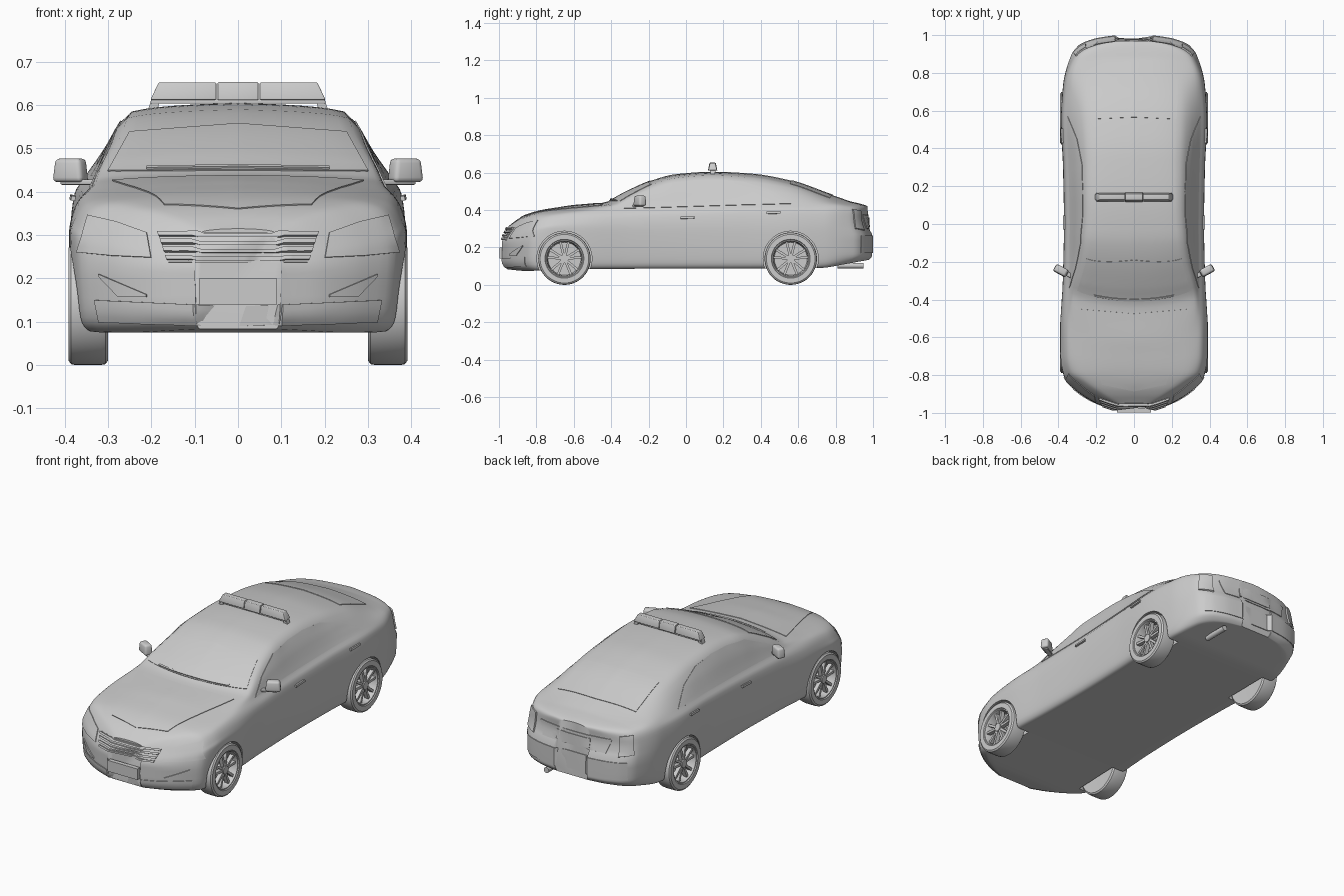
import bpy, bmesh, math
from mathutils import Vector, Matrix
from mathutils.bvhtree import BVHTree

if "Cube" in bpy.data.objects:
    bpy.data.objects.remove(bpy.data.objects["Cube"])


def curve(pts):
    """Monotone cubic through (t, value) points, no overshoot."""
    d = [(b[1] - a[1]) / (b[0] - a[0]) for a, b in zip(pts, pts[1:])]
    m = [d[0]] + [2 * p * q / (p + q) if p * q > 0 else 0 for p, q in zip(d, d[1:])] + [d[-1]]

    def f(t):
        t = min(max(t, pts[0][0]), pts[-1][0])
        i = next((k for k in range(len(d)) if t <= pts[k + 1][0]), len(d) - 1)
        h = pts[i + 1][0] - pts[i][0]
        s = (t - pts[i][0]) / h
        return ((2*s**3 - 3*s*s + 1) * pts[i][1] + (s**3 - 2*s*s + s) * h * m[i]
                + (3*s*s - 2*s**3) * pts[i + 1][1] + (s**3 - s*s) * h * m[i + 1])
    return f


def make(name, bm):
    mesh = bpy.data.meshes.new(name)
    bm.to_mesh(mesh)
    bm.free()
    ob = bpy.data.objects.new(name, mesh)
    bpy.context.collection.objects.link(ob)
    return ob


def block(name, bottom, top, z0, z1, bevel=0.0, mat=Matrix()):
    """Box with separate bottom and top rectangles (x0, x1, y0, y1)."""
    bm = bmesh.new()
    vs = [bm.verts.new((x, y, z)) for (a, b, c, d), z in ((bottom, z0), (top, z1))
          for x, y in ((a, c), (b, c), (b, d), (a, d))]
    for f in ((3, 2, 1, 0), (4, 5, 6, 7), (0, 1, 5, 4), (1, 2, 6, 5), (2, 3, 7, 6), (3, 0, 4, 7)):
        bm.faces.new([vs[i] for i in f])
    if bevel:
        bmesh.ops.bevel(bm, geom=bm.edges[:], offset=bevel, segments=3, profile=0.5, affect='EDGES')
    bm.transform(mat)
    bmesh.ops.recalc_face_normals(bm, faces=bm.faces)
    return make(name, bm)


def cylinder(bm, r, depth, mat, seg=32):
    bmesh.ops.create_cone(bm, cap_ends=True, segments=seg, radius1=r, radius2=r, depth=depth, matrix=mat)


# Body guide curves along the car's length
width = curve([(-.985, .1), (-.95, .2), (-.89, .3), (-.82, .37), (-.72, .388), (-.55, .39), (-.3, .377),
               (0, .371), (.3, .376), (.55, .387), (.74, .375), (.9, .33), (.945, .29), (.98, .2), (.995, .1)])
top = curve([(-.985, .315), (-.95, .35), (-.9, .373), (-.8, .398), (-.6, .422), (-.42, .436), (-.38, .442),
             (-.3, .485), (-.15, .563), (-.05, .592), (.14, .605), (.35, .595), (.55, .56), (.78, .475),
             (.88, .45), (.96, .433), (1, .42)])
rail = curve([(-1, .75), (-.6, .78), (-.38, .83), (-.15, .71), (.1, .66), (.55, .64), (.8, .68), (1, .75)])
drop = curve([(-1, .004), (-.9, .012), (-.6, .02), (-.4, .012), (-.15, .02), (.14, .02), (.5, .025), (.75, .02), (1, .008)])
belt = curve([(-1, .295), (-.9, .335), (-.8, .362), (-.6, .388), (-.38, .405), (0, .42), (.5, .435), (.8, .428),
              (.9, .415), (1, .40)])
floor = curve([(-1, .085), (-.9, .075), (-.5, .085), (.7, .09), (.9, .115), (1, .135)])
bow = curve([(-.7, 0), (-.42, -.05), (-.3, -.045), (-.15, -.02), (0, 0), (.5, 0), (.78, .02), (.9, 0)])
nose = curve([(.07, .05), (.1, .012), (.13, 0), (.22, 0), (.25, .008), (.31, .035), (.36, .05), (.6, .05)])
tail = curve([(.08, -.08), (.12, -.03), (.16, 0), (.27, 0), (.3, -.018), (.36, -.03), (.42, -.025), (.6, -.02)])


def half_section(y):
    w, zt, zb, zf = width(y), top(y), belt(y), floor(y)
    zr = zt - drop(y)
    zmax = min(.30, zb - .07)
    key = [(0, zf), (.88, zf), (.955, zf + .02), (.985, .18), (1, zmax), (.975, zb - .04), (.905, zb),
           (rail(y), zr), (rail(y) * .5, zt - (zt - zr) * .25), (0, zt)]
    fx = curve([(i, k[0] * w) for i, k in enumerate(key)])
    fz = curve([(i, k[1]) for i, k in enumerate(key)])
    out = []
    for k in range(37):
        t = k / 4
        x, z = fx(t), fz(t)
        yy = y + min(max((-.6 - y) / .35, 0), 1) * nose(z) + min(max((y - .75) / .2, 0), 1) * tail(z)
        if t > 6:
            yy += bow(y) * max(0, 1 - (x / (.86 * w)) ** 2)
        out.append((x, yy, z))
    return out


# Body shell: lofted closed rings
bm = bmesh.new()
rings = []
for i in range(91):
    h = half_section(-.985 + 1.98 * (1 - math.cos(math.pi * i / 90)) / 2)
    rings.append([bm.verts.new(p) for p in h + [(-x, y, z) for x, y, z in h[-2:0:-1]]])
for a, b in zip(rings, rings[1:]):
    for j in range(len(a)):
        k = (j + 1) % len(a)
        bm.faces.new((a[j], a[k], b[k], b[j]))
bm.faces.new(rings[0])
bm.faces.new(rings[-1])
bmesh.ops.recalc_face_normals(bm, faces=bm.faces)
tree = BVHTree.FromBMesh(bm)
body = make("body", bm)

# Wheel arches
AXLES = (-.65, .56)
ROT_X = Matrix.Rotation(math.pi / 2, 4, 'Y')
bm = bmesh.new()
for y in AXLES:
    for s in (-1, 1):
        cylinder(bm, .147, .2, Matrix.Translation((s * .385, y, .14)) @ ROT_X, 64)
cutter = make("arch_cutter", bm)
cutter.hide_render = True
mod = body.modifiers.new("arches", 'BOOLEAN')
mod.operation, mod.object, mod.solver = 'DIFFERENCE', cutter, 'EXACT'
bpy.context.view_layer.objects.active = body
bpy.ops.object.modifier_apply(modifier=mod.name)
bpy.data.objects.remove(cutter)

# Panels projected on the shell between a lower and an upper 2D line
VIEWS = {'side': lambda u, v, s: ((s * 2, u, v), (-s, 0, 0)), 'front': lambda u, v, s: ((s * u, -2, v), (0, 1, 0)),
         'rear': lambda u, v, s: ((s * u, 2, v), (0, -1, 0)), 'top': lambda u, v, s: ((s * u, v, 2), (0, 0, -1))}


def panel(name, view, lower, upper, off=.003, nu=24, nv=6, both=False):
    def at(line, t):
        t *= len(line) - 1
        i = min(int(t), len(line) - 2)
        return Vector(line[i]).lerp(Vector(line[i + 1]), t - i)
    for s in ((1, -1) if both else (1,)):
        bm = bmesh.new()
        grid, back = [], {}
        for i in range(nu + 1):
            lo, hi = at(lower, i / nu), at(upper, i / nu)
            col = []
            for j in range(nv + 1):
                o, d = VIEWS[view](*lo.lerp(hi, j / nv), s)
                p, n, _, _ = tree.ray_cast(Vector(o), Vector(d))
                if p is None:
                    p, n, _, _ = tree.find_nearest(Vector(o) + Vector(d))
                v = bm.verts.new(p + n * off)
                back[v] = (p - n * .004, n)
                col.append(v)
            grid.append(col)
        for a, b in zip(grid, grid[1:]):
            for j in range(nv):
                f = bm.faces.new((a[j], b[j], b[j + 1], a[j + 1]))
                f.normal_update()
                if f.normal.dot(back[a[j]][1]) < 0:
                    f.normal_flip()
        rim = [c[0] for c in grid] + grid[-1][1:] + [c[-1] for c in grid[-2::-1]] + grid[0][-2:0:-1]
        inner = [bm.verts.new(back[v][0]) for v in rim]
        for k in range(len(rim)):
            n = (k + 1) % len(rim)
            f = bm.faces.new((rim[k], rim[n], inner[n], inner[k]))
            e = next(e for e in rim[k].link_edges if rim[n] in e.verts)
            other = next(l for l in e.link_loops if l.face != f)
            if other.vert == rim[k]:
                f.normal_flip()
        bmesh.ops.remove_doubles(bm, verts=bm.verts, dist=1e-5)
        make(name, bm)


# Glass
panel("side_window", 'side', [(-.34, .408), (-.21, .411), (-.08, .415), (.05, .419), (.18, .423), (.31, .427), (.44, .43), (.57, .434)],
      [(-.34, .408), (-.24, .475), (-.1, .54), (.04, .558), (.17, .562), (.31, .55), (.45, .505), (.57, .434)], .003, 42, 8, True)
panel("windscreen", 'front', [(-.30, .447), (0, .449), (.30, .447)], [(-.25, .537), (0, .556), (.25, .537)], .003, 32, 10)
panel("rear_window", 'top', [(-.235, .77), (0, .785), (.235, .77)], [(-.225, .555), (0, .565), (.225, .555)], .003, 24, 10)
panel("wiper", 'front', [(-.21, .449), (0, .452)], [(-.21, .453), (0, .457)], .008, 16, 1, True)
# Bonnet, grille, lamps and bumper trim
panel("bonnet", 'top', [(-.17, -.85), (0, -.885), (.17, -.85)], [(-.29, -.45), (0, -.475), (.29, -.45)], .003, 24, 16)
panel("grille_base", 'front', [(-.16, .237), (.16, .237)], [(-.185, .306), (.185, .306)])
for i in range(4):
    z, w = .241 + i * .018, .162 + i * .006
    panel("grille_slat", 'front', [(-w, z), (w, z)], [(-w - .003, z + .009), (w + .003, z + .009)], .012, 24, 1)
panel("headlight", 'front', [(.2, .248), (.29, .252), (.37, .26)], [(.21, .305), (.28, .33), (.345, .345)], .004, 12, 6, True)
panel("fog_light", 'front', [(.21, .157), (.275, .158), (.32, .205)], [(.21, .163), (.25, .18), (.32, .21)], .005, 12, 3, True)
panel("front_lip", 'front', [(-.32, .1), (0, .09), (.32, .1)], [(-.33, .15), (0, .135), (.33, .15)], .004, 32, 4)
block("front_plate", (-.09, .09, -.998, -.975), (-.09, .09, -.998, -.975), .14, .2)
# Rear lamps, boot trim and bumper
panel("tail_light", 'rear', [(.255, .29), (.318, .30)], [(.25, .395), (.305, .402)], .008, 8, 8, True)
panel("boot_trim", 'rear', [(-.19, .3), (.19, .3)], [(-.215, .375), (.215, .375)], .004, 24, 6)
panel("rear_plate", 'rear', [(-.1, .31), (.1, .31)], [(-.1, .36), (.1, .36)], .008, 8, 4)
panel("rear_bumper", 'rear', [(-.3, .17), (.3, .17)], [(-.3, .265), (.3, .265)], .004, 30, 6)
# Door handles
for y, z in ((-.03, .352), (.43, .378)):
    panel("door_handle", 'side', [(y, z), (y + .075, z + .003)], [(y, z + .011), (y + .075, z + .014)], .01, 6, 2, True)

# Exhaust pipe
bm = bmesh.new()
cylinder(bm, .015, .14, Matrix.Translation((.18, .88, .103)) @ Matrix.Rotation(math.pi / 2, 4, 'X'))
make("exhaust", bm)

# Door mirrors
for s in (1, -1):
    m = Matrix.Diagonal((s, 1, 1, 1)) @ Matrix.Translation((.387, -.245, 0)) @ Matrix.Rotation(.5, 4, 'Z')
    block("door_mirror", (-.041, .038, -.024, .02), (-.034, .032, -.02, .02), .422, .477, .011, m)
    block("mirror_arm", (-.07, .02, -.012, .012), (-.07, .02, -.012, .012), .416, .428, .003, m)

# Roof light bar
block("light_bar_base", (-.2, .2, .127, .158), (-.2, .2, .127, .158), .603, .613, .002)
for s in (-1, 1):
    block("light_bar_foot", (s*.2 - .012, s*.2 + .012, .13, .155), (s*.19 - .01, s*.19 + .01, .13, .155), .575, .613)
    x0, x1, x2 = .05 * s, .202 * s, .183 * s
    block("side_lamp", (min(x0, x1), max(x0, x1), .119, .166), (min(x0, x2), max(x0, x2), .128, .157), .612, .652, .003)
block("center_lamp", (-.047, .047, .117, .168), (-.047, .047, .126, .159), .611, .653, .003)


# Wheels: lathed tyre with rim, hub and twin spokes
def wheel(y, s):
    place = Matrix.Translation((0, y, .14)) @ Matrix.Diagonal((s, 1, 1, 1))
    prof = [(0, .302), (.095, .302), (.13, .3), (.138, .306), (.14, .318), (.14, .374), (.138, .385), (.13, .391),
            (.104, .391), (.101, .386), (.096, .386), (.092, .378), (.088, .34), (0, .34)]
    bm = bmesh.new()
    vs = [bm.verts.new((x, 0, r)) for r, x in prof]
    es = [bm.edges.new(e) for e in zip(vs, vs[1:])]
    bmesh.ops.spin(bm, geom=vs + es, cent=(0, 0, 0), axis=(1, 0, 0), angle=2 * math.pi, steps=48)
    bmesh.ops.remove_doubles(bm, verts=bm.verts, dist=1e-5)
    bm.transform(place)
    bmesh.ops.recalc_face_normals(bm, faces=bm.faces)
    make("tyre", bm)
    bm = bmesh.new()
    cylinder(bm, .022, .045, Matrix.Translation((.36, 0, 0)) @ ROT_X)
    for k in range(5):
        for side in (-1, 1):
            turn = Matrix.Rotation(2 * math.pi * k / 5 + side * .24, 4, 'X')
            bmesh.ops.create_cube(bm, size=1, matrix=turn @ Matrix.Translation((.366, 0, .054))
                                  @ Matrix.Diagonal((.022, .013, .082, 1)))
    bm.transform(place)
    bmesh.ops.recalc_face_normals(bm, faces=bm.faces)
    make("wheel_spokes", bm)


for y in AXLES:
    for s in (-1, 1):
        wheel(y, s)

bpy.ops.object.select_all(action='SELECT')
bpy.context.view_layer.objects.active = body
bpy.ops.object.shade_smooth_by_angle(angle=math.radians(35))
